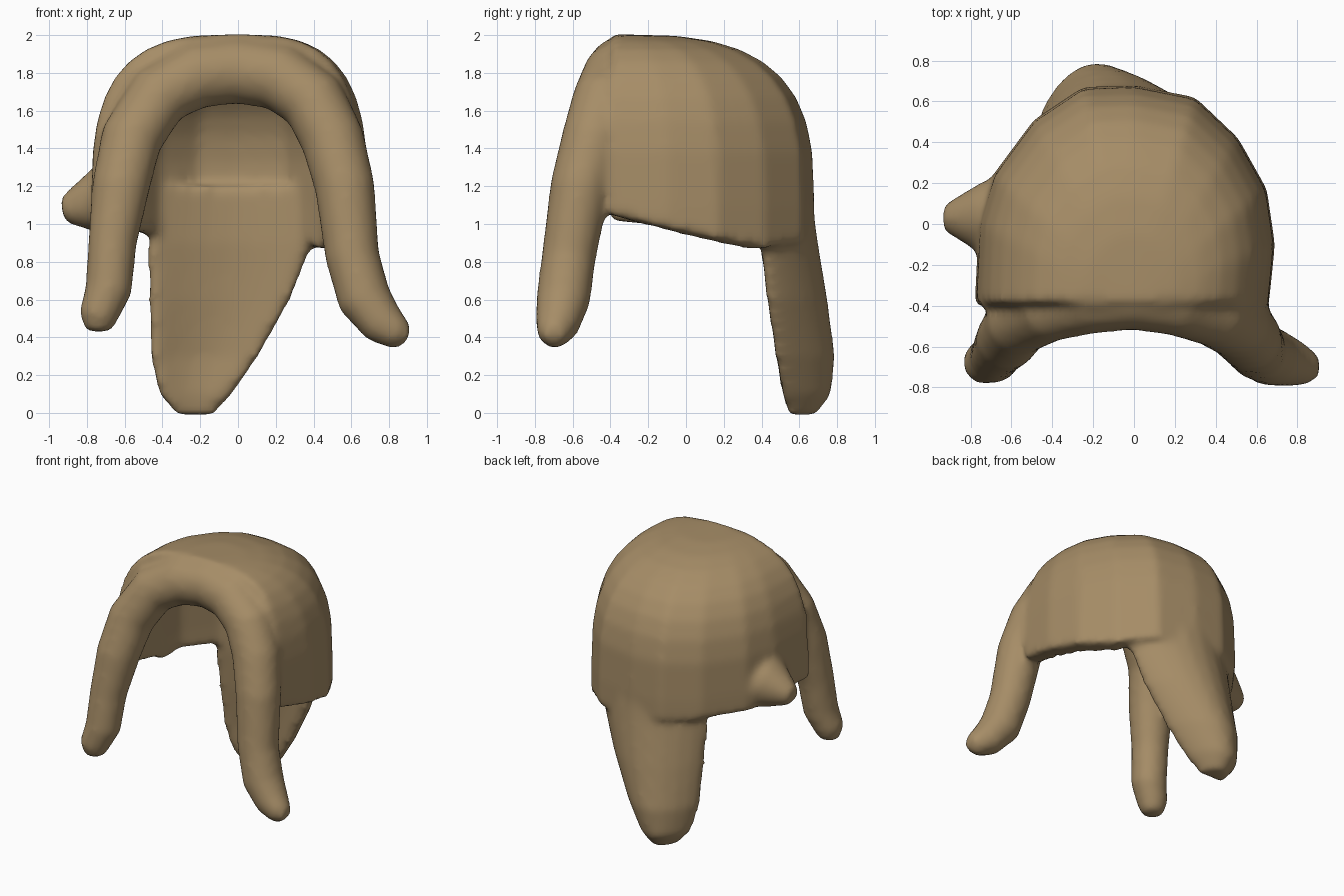
import bpy, bmesh, math
from mathutils import Vector

if "Cube" in bpy.data.objects:
    bpy.data.objects.remove(bpy.data.objects["Cube"])

bm = bmesh.new()
N = 16


def loft(rings):
    """Skin closed rings of points and cap both ends."""
    vs = [[bm.verts.new(p) for p in r] for r in rings]
    n = len(vs[0])
    for a, b in zip(vs, vs[1:]):
        for j in range(n):
            k = (j + 1) % n
            bm.faces.new((a[j], a[k], b[k], b[j]))
    bm.faces.new(vs[0][::-1])
    bm.faces.new(vs[-1])


def tube(pts):
    """Round tube through (x, y, z, radius) points."""
    rings = []
    for i, p in enumerate(pts):
        a = Vector(pts[max(i - 1, 0)][:3])
        b = Vector(pts[min(i + 1, len(pts) - 1)][:3])
        t = (b - a).normalized()
        u = Vector((0, 1, 0))
        u = (u - t * u.dot(t)).normalized()
        v = t.cross(u)
        c = Vector(p[:3])
        rings.append([c + p[3] * (u * math.cos(q) + v * math.sin(q))
                      for q in [2 * math.pi * j / N for j in range(N)]])
    loft(rings)


# Crown shell: plan outline (x, y, hem height), fanned from the front centre
C = Vector((0, -0.38))
outline = [(.66, -.40, 1.05), (.69, -.10, .98), (.65, .17, .92), (.51, .42, .87),
           (.30, .62, .90), (0, .68, .95), (-.25, .67, .95), (-.49, .51, .95),
           (-.69, .24, .97), (-.76, 0, .98), (-.78, -.40, 1.02)]
ROWS = 9


def sheet(th):
    cols = []
    for x, y, hem in outline:
        d = Vector((x, y)) - C
        d *= 1 - th / d.length
        col = []
        for i in range(ROWS + 1):
            q = i / ROWS * math.pi / 2
            r, h = math.sin(q) ** (2 / 3), max(math.cos(q), 0) ** (2 / 3)
            p = C + d * r
            col.append(bm.verts.new((p.x, p.y, 1.1 + (.905 - th) * h)))
        p = C + d
        col.append(bm.verts.new((p.x, p.y, hem)))
        cols.append(col)
    return cols


outer, inner = sheet(0), sheet(.15)
for s in (outer, inner):
    for a, b in zip(s, s[1:]):
        for i in range(ROWS + 1):
            bm.faces.new((a[i], b[i], b[i + 1], a[i + 1]))
for k in range(len(outline) - 1):
    bm.faces.new((outer[k][-1], outer[k + 1][-1], inner[k + 1][-1], inner[k][-1]))
for k in (0, -1):
    for i in range(ROWS + 1):
        bm.faces.new((outer[k][i], outer[k][i + 1], inner[k][i + 1], inner[k][i]))
bmesh.ops.remove_doubles(bm, verts=bm.verts[:], dist=.0005)

# Front roll running down into two hanging locks
tube([(-.74, -.68, .43, .07), (-.74, -.68, .51, .105), (-.685, -.655, .65, .125),
      (-.665, -.62, .9, .13), (-.62, -.56, 1.2, .155), (-.565, -.48, 1.45, .165),
      (-.42, -.41, 1.68, .17), (-.22, -.36, 1.79, .18), (0, -.34, 1.815, .18),
      (.22, -.37, 1.78, .18), (.40, -.43, 1.65, .175), (.50, -.49, 1.45, .17),
      (.565, -.56, 1.2, .16), (.605, -.62, .83, .145), (.67, -.65, .6, .145),
      (.77, -.68, .47, .12), (.85, -.70, .42, .09), (.90, -.70, .40, .05)])

# Back flap: curved blade sections (z, left x, right x, mid y, half thickness)
rings = []
for z, x0, x1, yc, ry in [(1.2, -.46, .44, .56, .10), (.9, -.48, .40, .58, .12),
                          (.6, -.475, .28, .62, .13), (.3, -.465, .11, .66, .13),
                          (.1, -.42, -.03, .65, .12), (-.01, -.32, -.13, .62, .07)]:
    ring = []
    for j in range(24):
        q = 2 * math.pi * j / 24
        u = math.cos(q)
        y = yc + ry * math.sin(q) - .17 * u * u * min(1, (x1 - x0) / .6)
        ring.append(((x0 + x1) / 2 + u * (x1 - x0) / 2, y, z))
    rings.append(ring)
loft(rings)

# Side tuft
tube([(-.62, .03, 1.13, .20), (-.74, .03, 1.12, .18),
      (-.84, .03, 1.09, .12), (-.93, .03, 1.07, .065)])

bmesh.ops.recalc_face_normals(bm, faces=bm.faces[:])
me = bpy.data.meshes.new("hair_cap")
bm.to_mesh(me)
bm.free()
ob = bpy.data.objects.new("hair_cap", me)
bpy.context.collection.objects.link(ob)

mat = bpy.data.materials.new("tan brown")
mat.diffuse_color = (.38, .265, .135, 1)
mat.use_nodes = True
mat.node_tree.nodes["Principled BSDF"].inputs["Base Color"].default_value = mat.diffuse_color
me.materials.append(mat)

# Fuse the parts into one soft surface
rm = ob.modifiers.new("fuse", 'REMESH')
rm.mode = 'VOXEL'
rm.voxel_size = .025
rm.use_smooth_shade = True
sm = ob.modifiers.new("soften", 'SMOOTH')
sm.factor = .5
sm.iterations = 8
